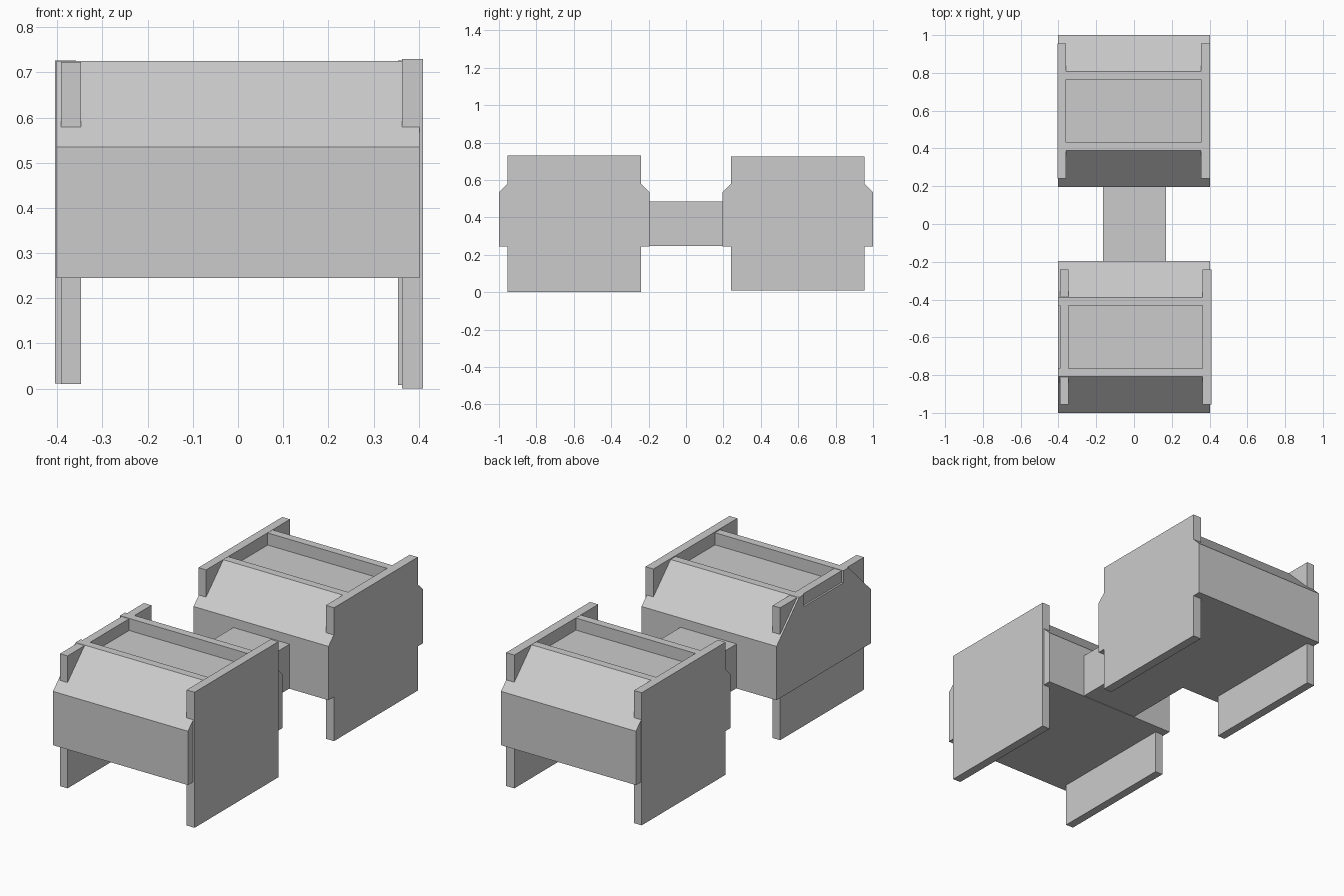
import bpy, bmesh

if "Cube" in bpy.data.objects:
    bpy.data.objects.remove(bpy.data.objects["Cube"])


def box(name, x, y, z):
    """Axis-aligned box from (min, max) ranges."""
    bm = bmesh.new()
    bmesh.ops.create_cube(bm, size=1)
    for v in bm.verts:
        v.co = [r[0] if c < 0 else r[1] for c, r in zip(v.co, (x, y, z))]
    finish(name, bm)


def prism(name, profile, x0, x1):
    """Extrude a closed (y, z) profile along x."""
    bm = bmesh.new()
    face = bm.faces.new([bm.verts.new((x0, y, z)) for y, z in profile])
    ext = bmesh.ops.extrude_face_region(bm, geom=[face])
    moved = [g for g in ext["geom"] if isinstance(g, bmesh.types.BMVert)]
    bmesh.ops.translate(bm, verts=moved, vec=(x1 - x0, 0, 0))
    finish(name, bm)


def finish(name, bm):
    bmesh.ops.recalc_face_normals(bm, faces=bm.faces)
    mesh = bpy.data.meshes.new(name)
    bm.to_mesh(mesh)
    bm.free()
    bpy.context.collection.objects.link(bpy.data.objects.new(name, mesh))


# Half cross-section of one body: sloped shoulder, top rail, sunken panel
half = [(0.402, 0.245), (0.402, 0.535), (0.21, 0.725), (0.167, 0.725), (0.167, 0.66)]

# Per body: centre y, then x and z ranges of the left and right side plates
units = {
    "front": (-0.598, ((-0.392, -0.347), (0.01, 0.723)), ((0.363, 0.41), (0.0, 0.73))),
    "back": (0.598, ((-0.405, -0.359), (0.012, 0.726)), ((0.354, 0.403), (0.008, 0.726))),
}

for unit, (cy, left, right) in units.items():
    profile = [(cy + y, z) for y, z in half] + [(cy - y, z) for y, z in reversed(half)]
    prism(unit + "_body", profile, -0.402, 0.402)
    # Side plates double as legs and upper fins
    plate_y = (cy - 0.357, cy + 0.357)
    for side, (x, z) in (("left", left), ("right", right)):
        box(f"{unit}_{side}_plate", x, plate_y, z)

# Bridge joining the two bodies
box("bridge", (-0.165, 0.17), (-0.21, 0.21), (0.247, 0.485))
